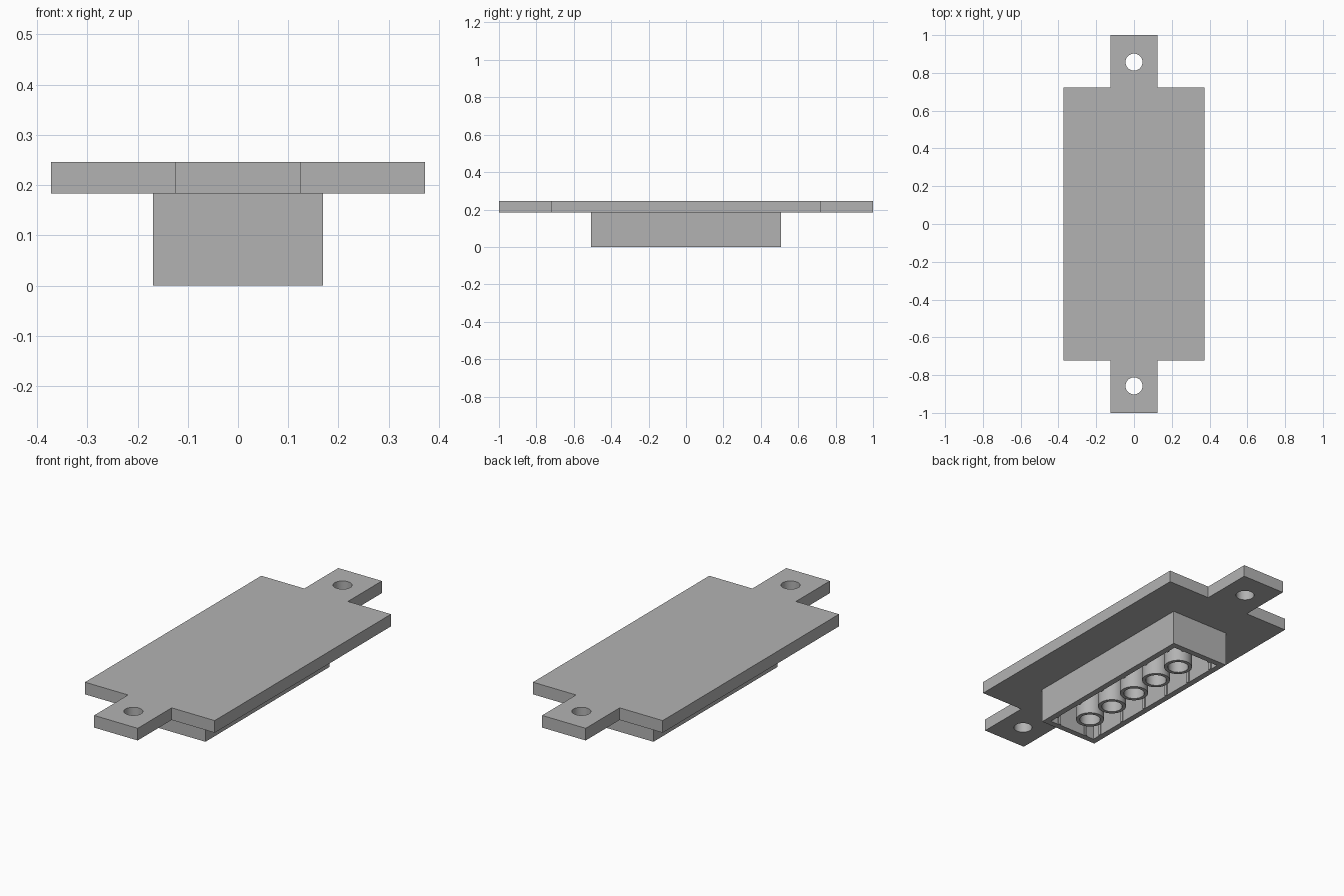
import bpy, bmesh, math

if "Cube" in bpy.data.objects:
    bpy.data.objects.remove(bpy.data.objects["Cube"])

grey = bpy.data.materials.new("light grey")
grey.diffuse_color = (0.45, 0.45, 0.45, 1)
grey.use_nodes = True
grey.node_tree.nodes["Principled BSDF"].inputs["Base Color"].default_value = grey.diffuse_color

Z0, Z1 = 0.183, 0.246          # underside and top of the mounting plate
PITCH = 0.17                   # spacing of the tubes
HX, HY, WALL = 0.169, 0.508, 0.031


def rect(hx, hy):
    return [(-hx, -hy), (hx, -hy), (hx, hy), (-hx, hy)]


def circle(r, y, n=32):
    return [(r * math.cos(2 * math.pi * i / n), y + r * math.sin(2 * math.pi * i / n))
            for i in range(n)]


def prism(name, outer, z0, z1, inner=None, smooth=False):
    """Extrude an outline; with an inner outline of equal count, make a hollow ring."""
    bm = bmesh.new()
    layers = [[[bm.verts.new((x, y, z)) for x, y in loop] for z in (z0, z1)]
              for loop in ([outer, inner] if inner else [outer])]
    n = len(outer)
    for lo, hi in layers:
        for i in range(n):
            j = (i + 1) % n
            bm.faces.new((lo[i], lo[j], hi[j], hi[i]))
    for k in (0, 1):
        if inner:
            a, b = layers[0][k], layers[1][k]
            for i in range(n):
                j = (i + 1) % n
                bm.faces.new((a[i], a[j], b[j], b[i]))
        else:
            bm.faces.new(layers[0][k])
    bmesh.ops.recalc_face_normals(bm, faces=bm.faces)
    me = bpy.data.meshes.new(name)
    bm.to_mesh(me)
    bm.free()
    me.materials.append(grey)
    ob = bpy.data.objects.new(name, me)
    bpy.context.collection.objects.link(ob)
    if smooth:
        shade(ob)
    return ob


def shade(ob):
    bpy.ops.object.select_all(action='DESELECT')
    ob.select_set(True)
    bpy.context.view_layer.objects.active = ob
    bpy.ops.object.shade_smooth_by_angle(angle=math.radians(30))


# Mounting plate with a tab at each end
quarter = [(0.125, 1.0), (0.125, 0.722), (0.372, 0.722)]
right = quarter + [(x, -y) for x, y in reversed(quarter)]
outline = right + [(-x, y) for x, y in reversed(right)]
plate = prism("mounting_plate", outline, Z0, Z1)

# Screw holes through the tabs
for y in (-0.857, 0.857):
    cutter = prism("hole_cutter", circle(0.045, y), Z0 - 0.1, Z1 + 0.1)
    mod = plate.modifiers.new("screw_hole", 'BOOLEAN')
    mod.operation = 'DIFFERENCE'
    mod.solver = 'EXACT'
    mod.object = cutter
    bpy.context.view_layer.objects.active = plate
    bpy.ops.object.modifier_apply(modifier=mod.name)
    bpy.data.objects.remove(cutter)
shade(plate)

# Open-bottomed socket below the plate
prism("socket_walls", rect(HX, HY), 0, Z0, rect(HX - WALL, HY - WALL))

# Row of hollow tubes inside the socket
for i in range(-2, 3):
    prism("socket_tube", circle(0.069, i * PITCH), 0, Z0, circle(0.051, i * PITCH), True)


# Thin grip ribs on the inner walls
def rib(x, y, hx, hy):
    prism("grip_rib", [(x + a, y + b) for a, b in rect(hx, hy)], 0, Z0)


for s in (-1, 1):
    for i in range(6):
        rib(s * (HX - WALL - 0.002), (i - 2.5) * PITCH, 0.0035, 0.0075)
    for x in (-PITCH / 2, PITCH / 2):
        rib(x, s * (HY - WALL - 0.002), 0.0075, 0.0035)
